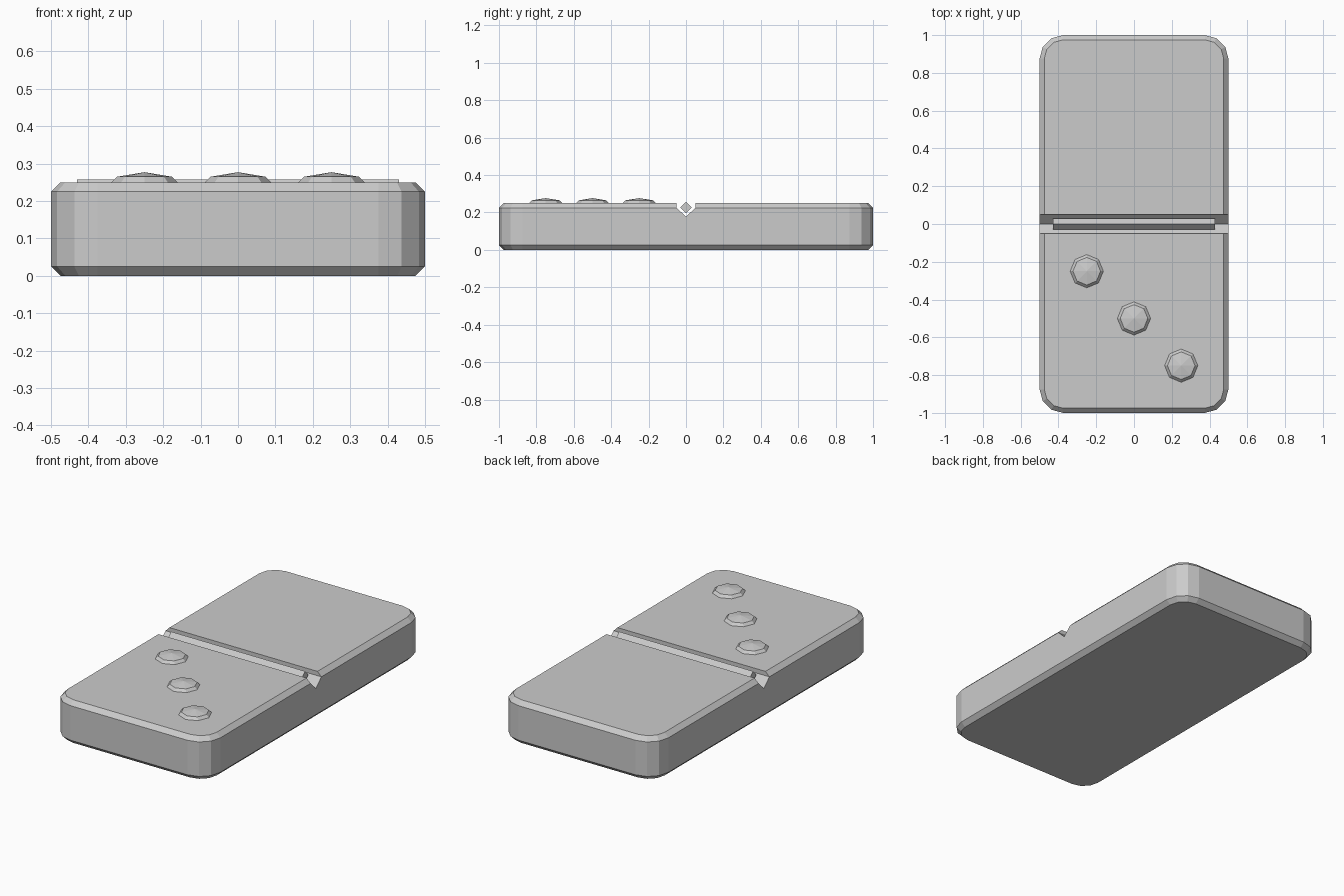
import bpy
from math import sin, cos, pi

if "Cube" in bpy.data.objects:
    bpy.data.objects.remove(bpy.data.objects["Cube"])


def mesh_object(name, verts, faces):
    mesh = bpy.data.meshes.new(name)
    mesh.from_pydata(verts, [], faces)
    mesh.update()
    obj = bpy.data.objects.new(name, mesh)
    bpy.context.collection.objects.link(obj)
    return obj


def loft(name, rings, cap_start=True, apex=None):
    """Skin a stack of equal rings, closing the end flat or to a point."""
    n = len(rings[0])
    verts = [v for ring in rings for v in ring]
    faces = [(r * n + i, r * n + (i + 1) % n, (r + 1) * n + (i + 1) % n, (r + 1) * n + i)
             for r in range(len(rings) - 1) for i in range(n)]
    last = (len(rings) - 1) * n
    if cap_start:
        faces.append(tuple(reversed(range(n))))
    if apex:
        verts.append(apex)
        faces += [(last + i, last + (i + 1) % n, len(verts) - 1) for i in range(n)]
    else:
        faces.append(tuple(range(last, last + n)))
    return mesh_object(name, verts, faces)


def rounded_rect(inset, z, radius=0.125, segments=3):
    r = radius - inset
    ring = []
    for k, (sx, sy) in enumerate([(1, 1), (-1, 1), (-1, -1), (1, -1)]):
        for s in range(segments + 1):
            a = (k + s / segments) * pi / 2
            ring.append((sx * (0.5 - radius) + r * cos(a), sy * (1 - radius) + r * sin(a), z))
    return ring


def prism_x(name, profile, half):
    return loft(name, [[(x, y, z) for y, z in profile] for x in (-half, half)])


# Tile body with chamfered top and bottom rims
body = loft("tile_body", [rounded_rect(0.025, 0), rounded_rect(0, 0.025),
                          rounded_rect(0, 0.225), rounded_rect(0.025, 0.25)])

# V-shaped groove cut across the middle
cutter = prism_x("groove_cutter", [(0, 0.177), (0.05, 0.225), (0.05, 0.3),
                                   (-0.05, 0.3), (-0.05, 0.225)], 0.6)
cutter.hide_render = True
mod = body.modifiers.new("groove", 'BOOLEAN')
mod.operation = 'DIFFERENCE'
mod.solver = 'EXACT'
mod.object = cutter
bpy.context.view_layer.objects.active = body
bpy.ops.object.modifier_apply(modifier=mod.name)
bpy.data.objects.remove(cutter)

# Diamond-section divider bar lying in the groove
prism_x("divider_bar", [(0, 0.195), (0.03, 0.227), (0, 0.258), (-0.03, 0.227)], 0.43)

# Three raised eight-sided pips on the diagonal
for i in range(3):
    x, y = -0.25 + 0.25 * i, -0.25 - 0.25 * i
    rings = [[(x + r * cos(k * pi / 4), y + r * sin(k * pi / 4), z) for k in range(8)]
             for r, z in ((0.088, 0.25), (0.073, 0.265))]
    loft(f"pip_{i + 1}", rings, cap_start=False, apex=(x, y, 0.277))
